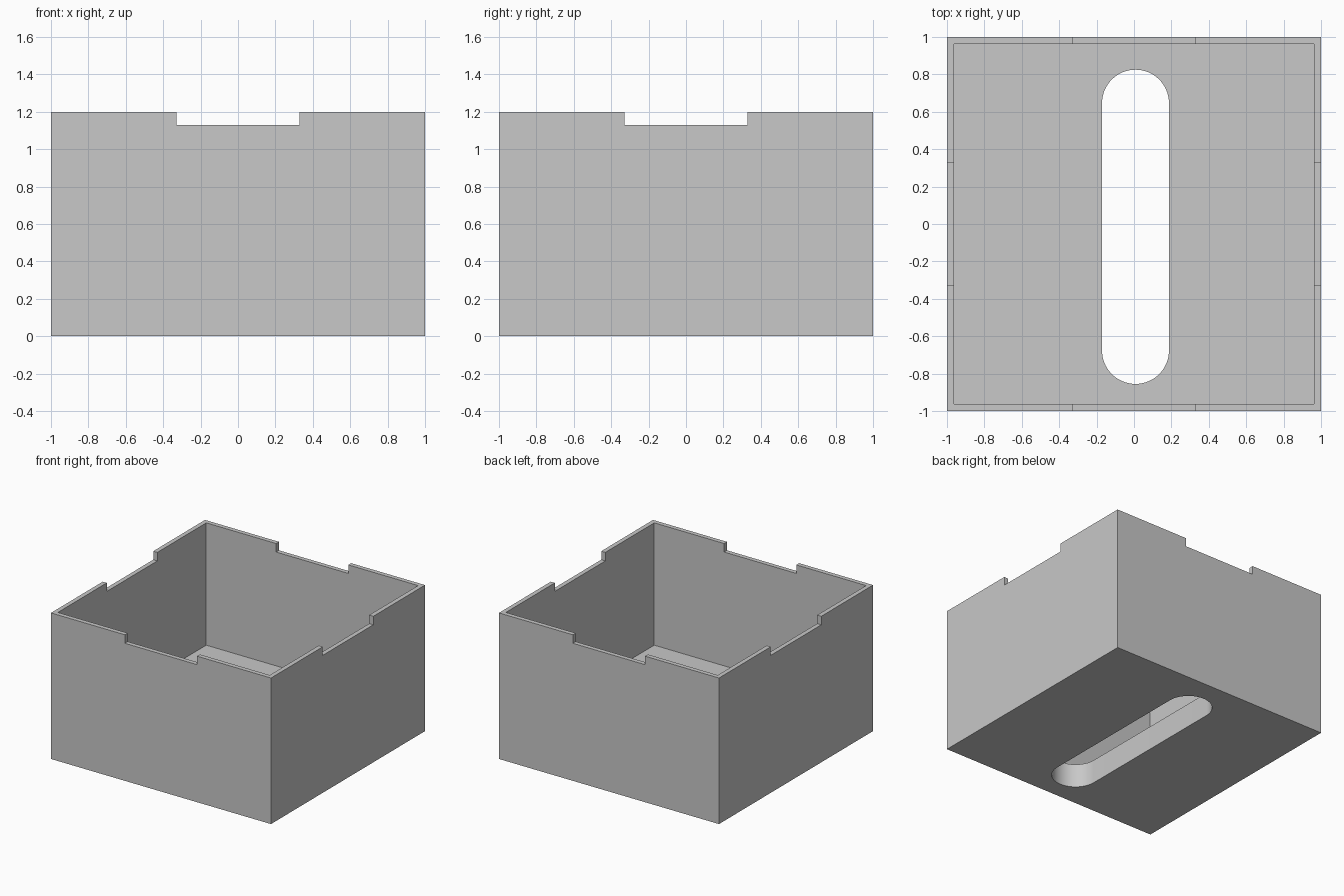
import bpy
import bmesh
from math import cos, sin, pi

if "Cube" in bpy.data.objects:
    bpy.data.objects.remove(bpy.data.objects["Cube"])

HEIGHT, WALL, FLOOR = 1.2, 0.037, 0.195
NOTCH_HALF, NOTCH_Z = 0.328, 1.13
SLOT_X, SLOT_Y, SLOT_R, SLOT_HALF = 0.008, -0.015, 0.179, 0.84

grey = bpy.data.materials.new("plain grey")
grey.use_nodes = True
colour = (0.58, 0.58, 0.58, 1)
grey.diffuse_color = colour
grey.node_tree.nodes["Principled BSDF"].inputs["Base Color"].default_value = colour


def prism(name, outline, z0, z1):
    """Extrude a flat outline from z0 up to z1."""
    bm = bmesh.new()
    base = bm.faces.new([bm.verts.new((x, y, z0)) for x, y in outline])
    top = bmesh.ops.extrude_face_region(bm, geom=[base])["geom"]
    bmesh.ops.translate(bm, vec=(0, 0, z1 - z0),
                        verts=[v for v in top if isinstance(v, bmesh.types.BMVert)])
    bmesh.ops.recalc_face_normals(bm, faces=bm.faces)
    mesh = bpy.data.meshes.new(name)
    bm.to_mesh(mesh)
    bm.free()
    mesh.materials.append(grey)
    obj = bpy.data.objects.new(name, mesh)
    bpy.context.collection.objects.link(obj)
    return obj


def rectangle(hx, hy):
    return [(-hx, -hy), (hx, -hy), (hx, hy), (-hx, hy)]


def rounded_slot(segments=32):
    points = []
    for end in (1, -1):
        for i in range(segments + 1):
            a = pi * i / segments
            points.append((SLOT_X + end * SLOT_R * cos(a),
                           SLOT_Y + end * (SLOT_HALF - SLOT_R + SLOT_R * sin(a))))
    return points


# Solid block that becomes the open box
box = prism("open_box", rectangle(1, 1), 0, HEIGHT)

# Interior, rim notches on all four sides, and the long floor slot
cutters = [
    prism("interior_cutter", rectangle(1 - WALL, 1 - WALL), FLOOR, HEIGHT + 0.5),
    prism("side_notch_cutter", rectangle(1.2, NOTCH_HALF), NOTCH_Z, HEIGHT + 0.4),
    prism("front_notch_cutter", rectangle(NOTCH_HALF, 1.2), NOTCH_Z, HEIGHT + 0.3),
    prism("slot_cutter", rounded_slot(), -0.2, FLOOR + 0.2),
]

bpy.ops.object.select_all(action="DESELECT")
box.select_set(True)
bpy.context.view_layer.objects.active = box
for cutter in cutters:
    cutter.hide_render = True
    cut = box.modifiers.new(cutter.name, "BOOLEAN")
    cut.operation = "DIFFERENCE"
    cut.solver = "EXACT"
    cut.object = cutter
    bpy.ops.object.modifier_apply(modifier=cut.name)
    bpy.data.objects.remove(cutter)

# Smooth slot ends, crisp edges elsewhere
bpy.ops.object.shade_smooth_by_angle(angle=pi / 6)
